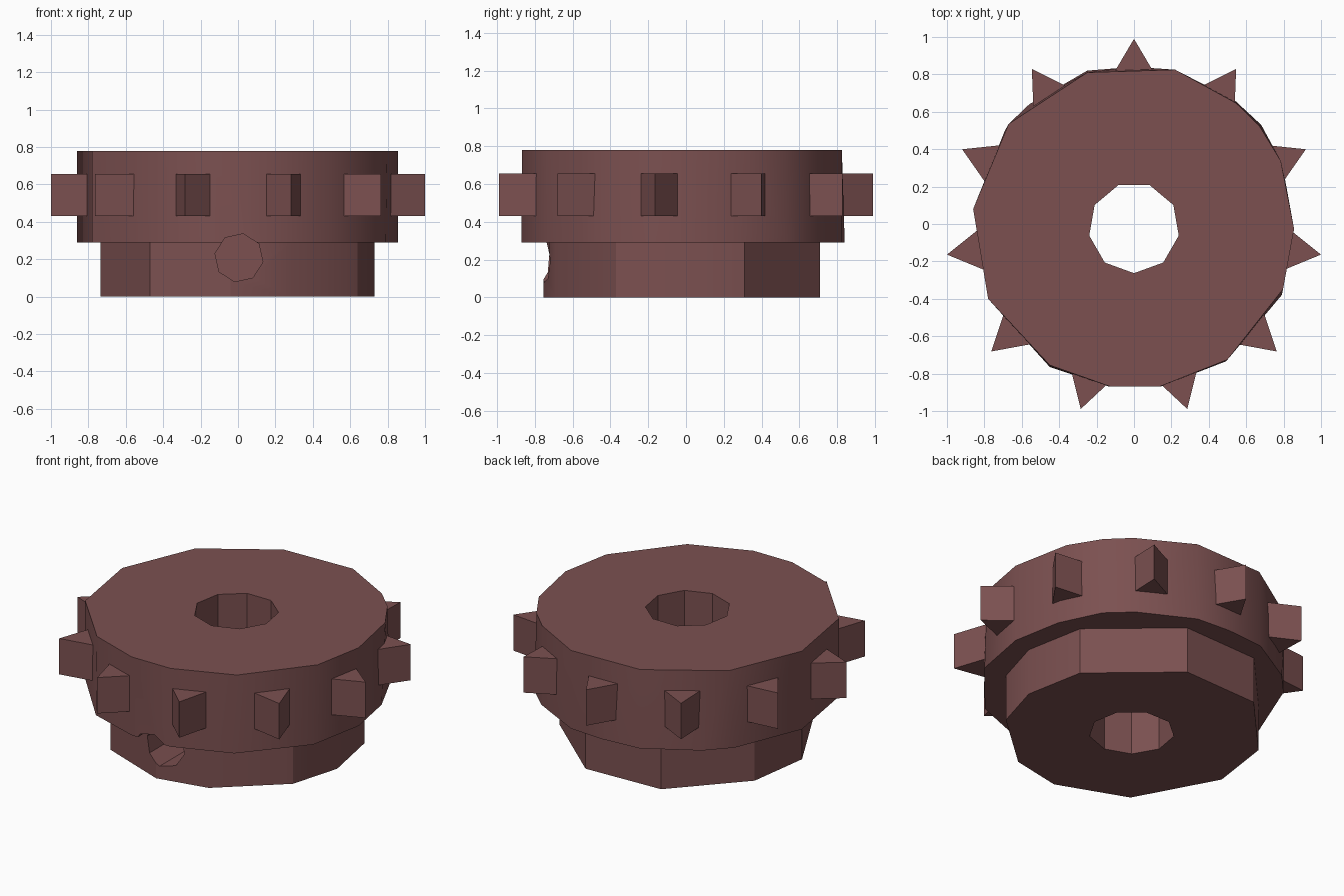
import bpy, bmesh, math
from mathutils import Matrix, Vector

if "Cube" in bpy.data.objects:
    bpy.data.objects.remove(bpy.data.objects["Cube"])

CY = -0.02  # axis of the wheel in y

mat = bpy.data.materials.new("dull_red_brown")
mat.diffuse_color = (0.2, 0.081, 0.081, 1)
mat.use_nodes = True
mat.node_tree.nodes["Principled BSDF"].inputs["Base Color"].default_value = mat.diffuse_color


def add_object(name, bm):
    bmesh.ops.recalc_face_normals(bm, faces=bm.faces)
    me = bpy.data.meshes.new(name)
    bm.to_mesh(me)
    bm.free()
    me.materials.append(mat)
    ob = bpy.data.objects.new(name, me)
    bpy.context.collection.objects.link(ob)
    return ob


def hull(name, low, high, z0, z1):
    """Solid between a lower and an upper outline."""
    bm = bmesh.new()
    for pts, z in ((low, z0), (high, z1)):
        for x, y in pts:
            bm.verts.new((x, y, z))
    bmesh.ops.convex_hull(bm, input=bm.verts[:])
    loose = [v for v in bm.verts if not v.link_faces]
    bmesh.ops.delete(bm, geom=loose, context='VERTS')
    bmesh.ops.dissolve_limit(bm, angle_limit=0.01, verts=bm.verts[:], edges=bm.edges[:])
    return add_object(name, bm)


def ngon(n, r, start=0.0, cx=0.0, cy=0.0):
    return [(cx + r * math.cos(start + i * math.tau / n),
             cy + r * math.sin(start + i * math.tau / n)) for i in range(n)]


# toothed rim, with slightly uneven outlines
rim_top = [(-.67, .535), (-.25, .81), (.22, .825), (.545, .647), (.67, .525),
           (.785, .337), (.856, -.027), (.797, -.348), (.5, -.725),
           (.14, -.868), (-.13, -.868), (-.45, -.755), (-.78, -.4), (-.86, .08)]
rim_low = [(-.56, .64), (-.25, .82), (0, .84), (.22, .825), (.54, .66),
           (.68, .53), (.8, .28), (.856, -.027), (.79, -.38), (.49, -.735),
           (.14, -.87), (-.13, -.87), (-.45, -.765), (-.78, -.4), (-.86, .08),
           (-.69, .5)]
rim = hull("rim", rim_low, rim_top, 0.29, 0.78)

# narrower hub underneath
hub_pts = [(.64, -.37), (.28, -.69), (-.04, -.755), (-.47, -.59), (-.735, -.1),
           (-.68, .29), (-.31, .69), (.2, .71), (.66, .31), (.73, -.06)]
hub = hull("hub", hub_pts, hub_pts, 0.0, 0.29)

# cutters: centre bore and the screw hole in the front
bore_pts = ngon(9, 0.243, math.radians(70), 0, CY)
bore = hull("bore_cutter", bore_pts, bore_pts, -0.2, 1.0)
hole_pts = ngon(8, 0.13, math.radians(80))
screw = hull("screw_hole_cutter", hole_pts, hole_pts, 0.42, 1.2)
screw.data.transform(Matrix.Translation((0.005, 0, 0.208)) @ Matrix.Rotation(math.pi / 2, 4, 'X'))

for ob in (rim, hub):
    bpy.ops.object.select_all(action='DESELECT')
    bpy.context.view_layer.objects.active = ob
    ob.select_set(True)
    for cutter in (bore, screw):
        mod = ob.modifiers.new("cut", 'BOOLEAN')
        mod.operation = 'DIFFERENCE'
        mod.solver = 'EXACT'
        mod.object = cutter
        bpy.ops.object.modifier_apply(modifier=mod.name)
    bpy.ops.object.shade_smooth_by_angle(angle=math.radians(32))

for cutter in (bore, screw):
    bpy.data.objects.remove(cutter)

# eleven wedge teeth around the rim
for i in range(11):
    a = math.pi / 2 + i * math.tau / 11
    out = Vector((math.cos(a), math.sin(a)))
    side = Vector((-out.y, out.x))
    mid = Vector((0, CY))
    tri = [mid + out * 1.01, mid + out * 0.81 + side * 0.118, mid + out * 0.81 - side * 0.118]
    tri = [tuple(p) for p in tri]
    hull(f"tooth_{i + 1}", tri, tri, 0.43, 0.655)
